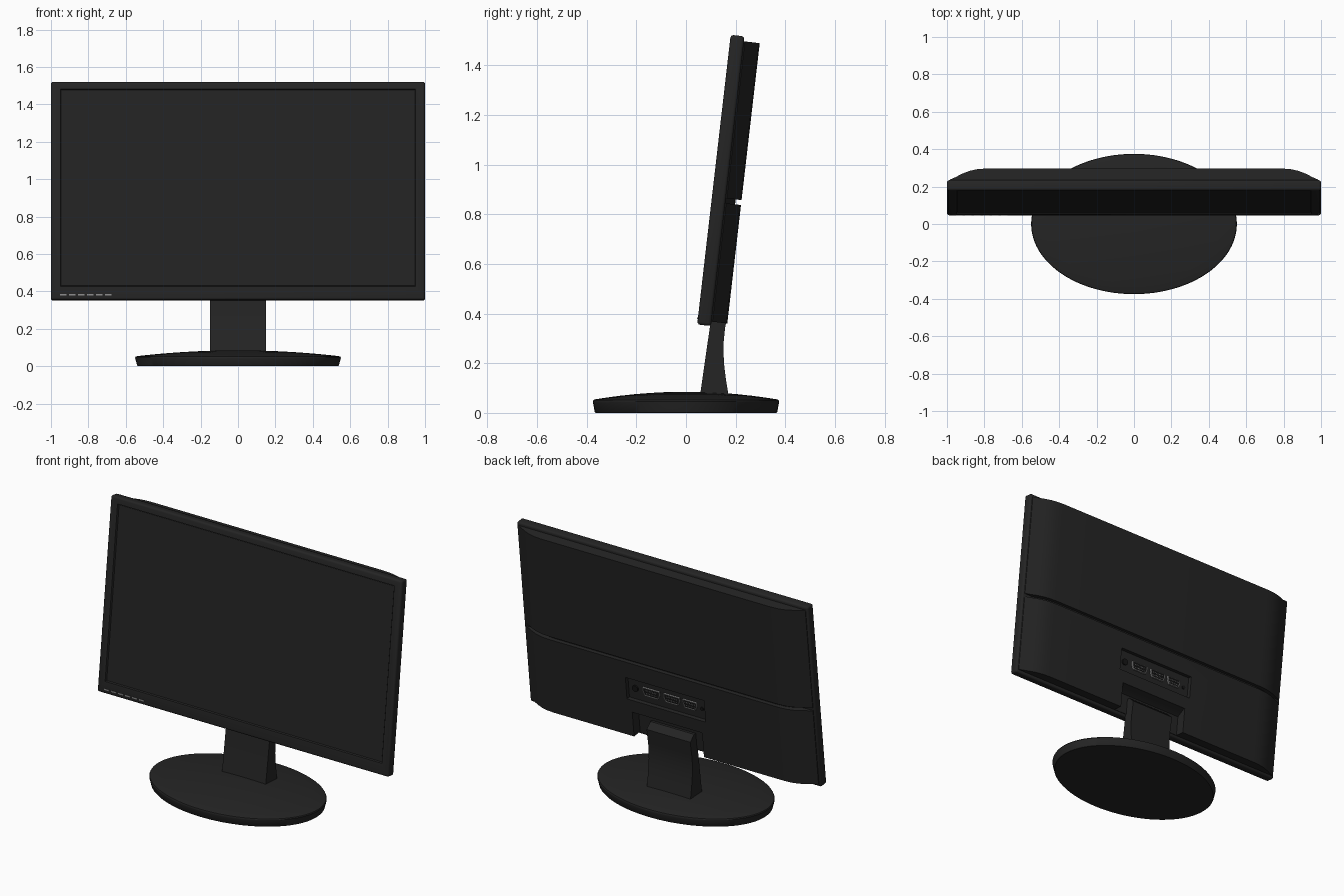
import bpy, bmesh, math
from mathutils import Matrix, Vector

if "Cube" in bpy.data.objects:
    bpy.data.objects.remove(bpy.data.objects["Cube"])


def material(name, r, g, b):
    m = bpy.data.materials.new(name)
    m.diffuse_color = (r, g, b, 1)
    m.use_nodes = True
    m.node_tree.nodes["Principled BSDF"].inputs["Base Color"].default_value = m.diffuse_color
    return m


BLACK = material("black plastic", 0.018, 0.018, 0.018)
SCREEN = material("dark screen", 0.017, 0.017, 0.017)
DARK = material("socket black", 0.008, 0.008, 0.008)
SILVER = material("port silver", 0.22, 0.22, 0.22)
GREY = material("button grey", 0.25, 0.25, 0.25)

# Panel parts are built upright (x, depth, height), then leaned back
TILT = Matrix.Translation((0, 0.045, 0.356)) @ Matrix.Rotation(math.radians(-6.6), 4, 'X')
H = 1.174


def finish(name, bm, mats, tilted=True):
    bmesh.ops.recalc_face_normals(bm, faces=bm.faces)
    me = bpy.data.meshes.new(name)
    bm.to_mesh(me)
    bm.free()
    ob = bpy.data.objects.new(name, me)
    bpy.context.collection.objects.link(ob)
    for m in mats:
        me.materials.append(m)
    if tilted:
        ob.matrix_world = TILT
    smooth(ob)
    return ob


def activate(ob):
    bpy.ops.object.select_all(action='DESELECT')
    ob.select_set(True)
    bpy.context.view_layer.objects.active = ob


def smooth(ob, angle=30):
    activate(ob)
    bpy.ops.object.shade_smooth_by_angle(angle=math.radians(angle))


def prism(pts, axis, a, b, bm=None):
    """Extrude a 2D outline along an axis (0 x, 1 depth, 2 height) from a to b."""
    bm = bm or bmesh.new()

    def place(p, t):
        c = list(p)
        c.insert(axis, t)
        return bm.verts.new(c)
    lo = [place(p, a) for p in pts]
    hi = [place(p, b) for p in pts]
    bm.faces.new(lo)
    bm.faces.new(hi)
    n = len(pts)
    for i in range(n):
        j = (i + 1) % n
        bm.faces.new((lo[i], lo[j], hi[j], hi[i]))
    bmesh.ops.recalc_face_normals(bm, faces=bm.faces)
    return bm


def rect(x0, x1, z0, z1):
    return [(x0, z0), (x1, z0), (x1, z1), (x0, z1)]


def cut(ob, cutter_bm):
    cutter = finish("cutter", cutter_bm, [])
    cutter.hide_render = True
    mod = ob.modifiers.new("cut", 'BOOLEAN')
    mod.object = cutter
    mod.operation = 'DIFFERENCE'
    mod.solver = 'EXACT'
    bpy.context.view_layer.update()
    activate(ob)
    bpy.ops.object.modifier_apply(modifier=mod.name)
    bpy.data.objects.remove(cutter)


# Front bezel with a sunken window
bm = prism(rect(-1, 1, 0, H), 1, 0, 0.056)
bmesh.ops.bevel(bm, geom=bm.edges[:], offset=0.012, segments=3, profile=0.5, affect='EDGES')
front = min((f for f in bm.faces if f.calc_area() > 1), key=lambda f: f.calc_center_median().y)
bmesh.ops.inset_region(bm, faces=[front], thickness=0.03)
for v in front.verts:
    v.co.x = math.copysign(0.95, v.co.x)
    v.co.z = 1.134 if v.co.z > 0.5 else 0.072
bmesh.ops.inset_region(bm, faces=[front], thickness=0.006, depth=-0.01)
finish("bezel", bm, [BLACK])

# Screen panel
finish("screen", prism(rect(-0.944, 0.944, 0.078, 1.128), 1, 0.008, 0.014), [SCREEN])

# Row of button marks along the lower left of the bezel
bm = bmesh.new()
for i in range(6):
    x = -0.952 + i * 0.048
    prism(rect(x, x + 0.036, 0.022, 0.029), 1, -0.003, 0.004, bm)
finish("button_marks", bm, [GREY])

# Back shell: curved outline in plan, split by a groove
half = [(0.985, 0.045), (0.985, 0.06), (0.955, 0.073), (0.92, 0.091),
        (0.88, 0.107), (0.84, 0.116), (0.79, 0.12)]


def shell_outline(inset=0.0):
    pts = [(x - inset, max(0.045, d - inset)) for x, d in half]
    return pts + [(-x, d) for x, d in reversed(pts)]


finish("upper_back_shell", prism(shell_outline(), 2, 0.518, H - 0.02), [BLACK])
finish("back_groove", prism(shell_outline(0.024), 2, 0.47, 0.53), [BLACK])
lower = finish("lower_back_shell", prism(shell_outline(), 2, 0.018, 0.498), [BLACK])

# Stand notch and port recess cut from the lower shell
cut(lower, prism([(0.06, -0.05), (0.2, -0.05), (0.2, 0.185), (0.11, 0.175), (0.06, 0.14)],
                 0, -0.24, 0.24))
cut(lower, prism(rect(-0.27, 0.27, 0.255, 0.395), 1, 0.095, 0.2))
smooth(lower)

# Video ports: silver rims with dark centres and two rows of pins
FLOOR = 0.095
for name, cx, w in (("wide_port", 0.11, 0.058), ("middle_port", -0.03, 0.055),
                    ("narrow_port", -0.155, 0.048)):
    zc, h = 0.325, 0.026
    outline = [(cx - w, zc + h), (cx + w, zc + h), (cx + w, zc),
               (cx + w - 0.012, zc - h), (cx - w + 0.012, zc - h), (cx - w, zc)]
    bm = prism(outline, 1, FLOOR - 0.003, FLOOR + 0.012)
    cap = max(bm.faces, key=lambda f: f.calc_center_median().y)
    bmesh.ops.inset_region(bm, faces=[cap], thickness=0.005)
    bmesh.ops.inset_region(bm, faces=[cap], thickness=0.001, depth=-0.006)
    cap.material_index = 1
    finish(name, bm, [SILVER, DARK])
    pins = bmesh.new()
    for row in (-0.009, 0.009):
        for k in range(-3, 4):
            x = cx + k * 0.011
            prism(rect(x - 0.002, x + 0.002, zc + row - 0.003, zc + row + 0.003),
                  1, FLOOR, FLOOR + 0.01, pins)
    finish(name + "_pins", pins, [SILVER])


# Power jack and small audio socket
def disc(cx, cz, r, n=16):
    return [(cx + r * math.cos(2 * math.pi * i / n), cz + r * math.sin(2 * math.pi * i / n))
            for i in range(n)]


finish("power_jack", prism(disc(0.222, 0.325, 0.02), 1, FLOOR - 0.003, FLOOR + 0.008), [DARK])
finish("audio_socket", prism(disc(-0.235, 0.32, 0.011), 1, FLOOR - 0.003, FLOOR + 0.006), [DARK])

# Neck: waisted side profile swept across the width
neck = [(0.055, 0.06), (0.099, 0.366), (0.108, 0.465), (0.135, 0.465), (0.172, 0.43),
        (0.165, 0.38), (0.157, 0.34), (0.152, 0.29), (0.151, 0.24), (0.154, 0.19),
        (0.16, 0.14), (0.168, 0.09), (0.173, 0.06)]
bm = prism(neck, 0, -0.15, 0.15)
finish("neck", bm, [BLACK], tilted=False)

# Base: low domed ellipse, turned from a radius/height profile
profile = [(0.972, 0.0), (0.98, 0.004), (0.998, 0.04), (1.0, 0.046), (0.994, 0.052)]
profile += [(r, 0.053 + 0.032 * (1 - r * r)) for r in (0.97, 0.85, 0.7, 0.55, 0.4, 0.25, 0.1)]
bm = bmesh.new()
N = 96
rings = [[bm.verts.new((0.55 * r * math.cos(2 * math.pi * i / N),
                        0.375 * r * math.sin(2 * math.pi * i / N), z)) for i in range(N)]
         for r, z in profile]
for a, b in zip(rings, rings[1:]):
    for i in range(N):
        j = (i + 1) % N
        bm.faces.new((a[i], a[j], b[j], b[i]))
bm.faces.new(rings[0])
bm.faces.new(rings[-1])
finish("base", bm, [BLACK], tilted=False)
